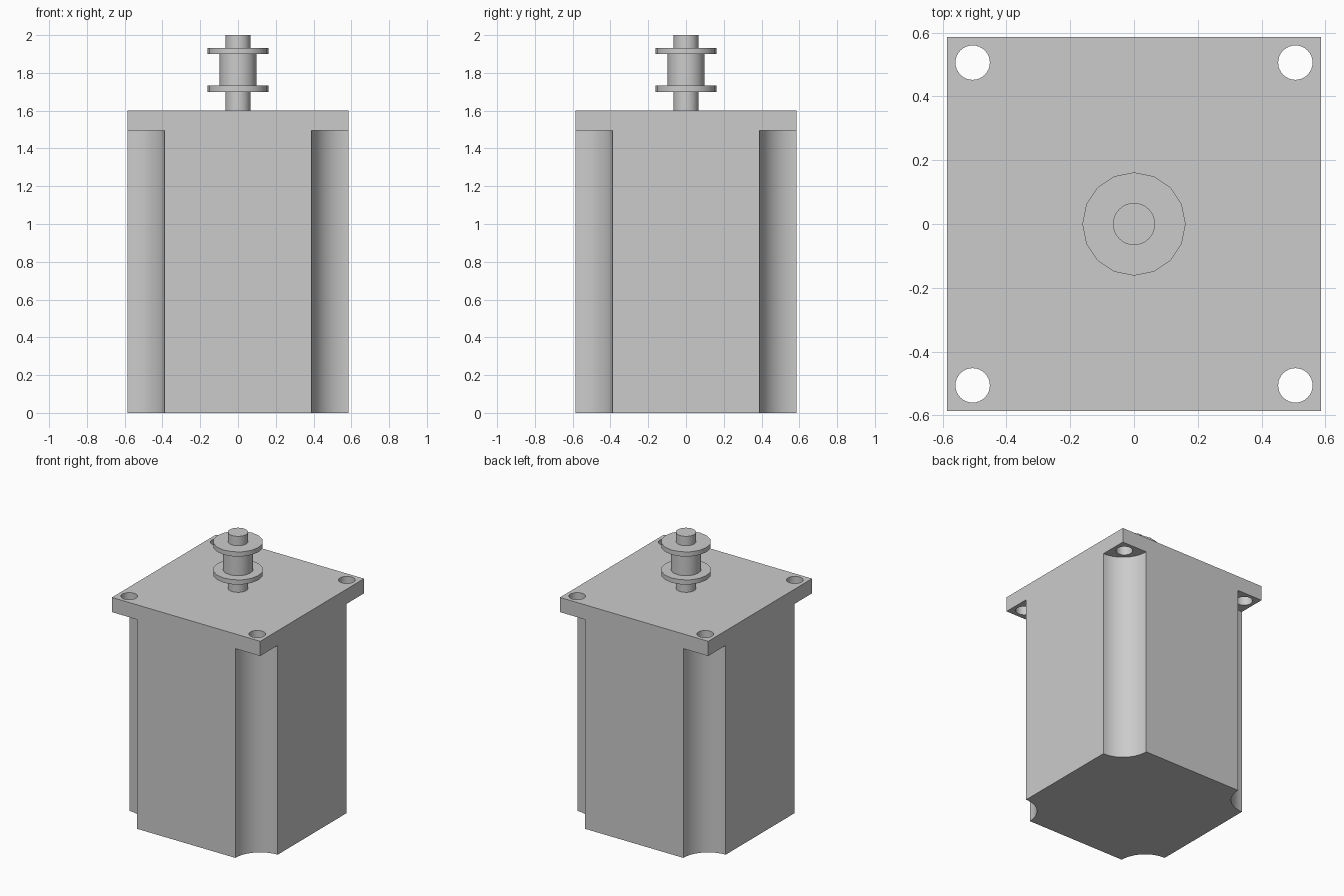
import bpy
import math
import bmesh

cube = bpy.data.objects.get("Cube")
if cube:
    bpy.data.objects.remove(cube, do_unlink=True)

HALF = 0.586        # half width of the square housing
PLATE_Z = 1.495     # underside of the mounting plate
TOP_Z = 1.6

grey = bpy.data.materials.new("plain_grey")
grey.use_nodes = True
grey.diffuse_color = (0.6, 0.6, 0.6, 1)
grey.node_tree.nodes["Principled BSDF"].inputs["Base Color"].default_value = (0.6, 0.6, 0.6, 1)


def select_only(obj):
    bpy.ops.object.select_all(action='DESELECT')
    obj.select_set(True)
    bpy.context.view_layer.objects.active = obj


def finish(obj):
    obj.data.materials.clear()
    obj.data.materials.append(grey)
    select_only(obj)
    bpy.ops.object.shade_smooth_by_angle(angle=math.radians(30))


def cylinder(name, radius, z0, z1, sides, x=0, y=0):
    bpy.ops.mesh.primitive_cylinder_add(vertices=sides, radius=radius, depth=z1 - z0,
                                        location=(x, y, (z0 + z1) / 2))
    obj = bpy.context.object
    obj.name = name
    return obj


def cut(target, cutter):
    cutter.hide_render = True
    mod = target.modifiers.new("cut", 'BOOLEAN')
    mod.operation = 'DIFFERENCE'
    mod.solver = 'EXACT'
    mod.object = cutter
    select_only(target)
    bpy.ops.object.modifier_apply(modifier=mod.name)
    bpy.data.objects.remove(cutter, do_unlink=True)


def lathe(name, profile, sides):
    """Spin a closed (radius, z) outline around the z axis."""
    bm = bmesh.new()
    rings = [[bm.verts.new((r * math.cos(a), r * math.sin(a), z)) for r, z in profile]
             for a in (math.tau * i / sides for i in range(sides))]
    n = len(profile)
    for i, ring in enumerate(rings):
        nxt = rings[(i + 1) % sides]
        for j in range(n):
            k = (j + 1) % n
            bm.faces.new((ring[j], nxt[j], nxt[k], ring[k]))
    bmesh.ops.recalc_face_normals(bm, faces=bm.faces)
    mesh = bpy.data.meshes.new(name)
    bm.to_mesh(mesh)
    bm.free()
    obj = bpy.data.objects.new(name, mesh)
    bpy.context.collection.objects.link(obj)
    return obj


# Motor housing: square block with scooped corners below a drilled plate
bpy.ops.mesh.primitive_cube_add(size=1, location=(0, 0, TOP_Z / 2))
housing = bpy.context.object
housing.name = "motor_housing"
housing.scale = (2 * HALF, 2 * HALF, TOP_Z)
bpy.ops.object.transform_apply(location=True, rotation=False, scale=True)
for sx in (-1, 1):
    for sy in (-1, 1):
        cut(housing, cylinder("corner_cutter", 0.197, -0.2, PLATE_Z, 64, sx * HALF, sy * HALF))
        cut(housing, cylinder("hole_cutter", 0.054, 1.4, 1.7, 32, sx * 0.506, sy * 0.506))
finish(housing)

# Drive shaft
finish(cylinder("drive_shaft", 0.066, TOP_Z, 2.0, 32))

# Flanged pulley: hub between two thin discs
BORE, HUB, RIM = 0.06, 0.098, 0.162
pulley = lathe("pulley", [(BORE, 1.70), (RIM, 1.70), (RIM, 1.733), (HUB, 1.733),
                          (HUB, 1.90), (RIM, 1.90), (RIM, 1.933), (BORE, 1.933)], 16)
finish(pulley)
